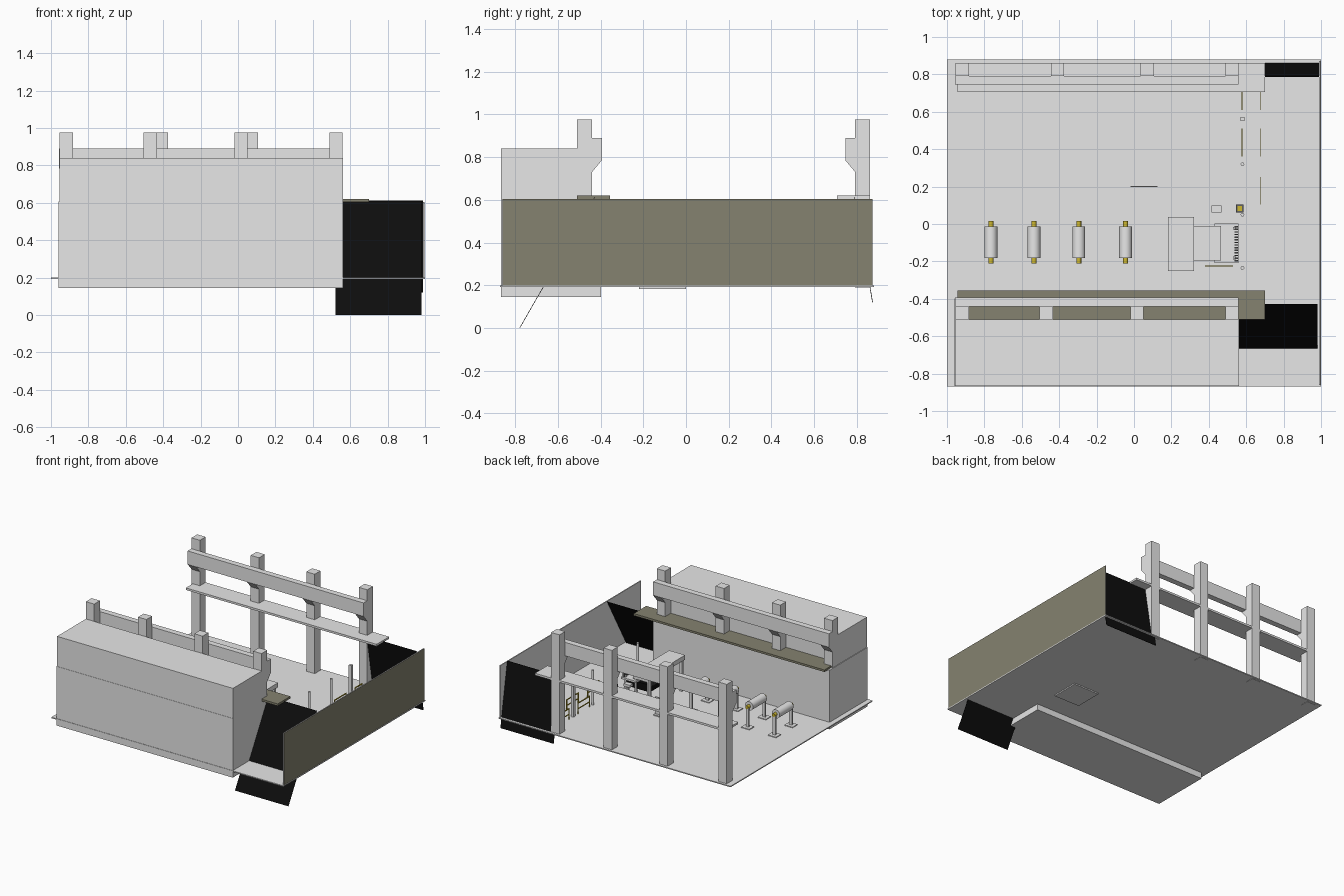
import bpy, bmesh, math
from mathutils import Matrix

cube = bpy.data.objects.get("Cube")
if cube:
    bpy.data.objects.remove(cube, do_unlink=True)


def material(name, rgb):
    m = bpy.data.materials.new(name)
    m.use_nodes = True
    col = (*rgb, 1.0)
    m.diffuse_color = col
    m.node_tree.nodes["Principled BSDF"].inputs["Base Color"].default_value = col
    return m


GREY = material("light grey", (0.8, 0.8, 0.8))
OLIVE = material("olive", (0.235, 0.225, 0.16))
BLACK = material("black", (0.004, 0.004, 0.004))
YELLOW = material("yellow", (0.62, 0.48, 0.03))
DARK = material("dark grey", (0.12, 0.12, 0.12))


def finish(name, bm, mat):
    me = bpy.data.meshes.new(name)
    bmesh.ops.recalc_face_normals(bm, faces=bm.faces)
    bm.to_mesh(me)
    bm.free()
    ob = bpy.data.objects.new(name, me)
    bpy.context.collection.objects.link(ob)
    me.materials.append(mat)
    return ob


def boxes(name, mat, *specs):
    """One object made of boxes (x0, x1, y0, y1, z0, z1)."""
    bm = bmesh.new()
    for x0, x1, y0, y1, z0, z1 in specs:
        mtx = Matrix.Translation(((x0 + x1) / 2, (y0 + y1) / 2, (z0 + z1) / 2)) @ \
            Matrix.Diagonal((x1 - x0, y1 - y0, z1 - z0, 1))
        bmesh.ops.create_cube(bm, size=1, matrix=mtx)
    return finish(name, bm, mat)


def prism(name, mat, profile, spans):
    """Extrude a (y, z) profile along each x span."""
    bm = bmesh.new()
    for x0, x1 in spans:
        a = [bm.verts.new((x0, y, z)) for y, z in profile]
        b = [bm.verts.new((x1, y, z)) for y, z in profile]
        n = len(profile)
        bm.faces.new(a)
        bm.faces.new(b[::-1])
        for i in range(n):
            bm.faces.new((a[i], b[i], b[(i + 1) % n], a[(i + 1) % n]))
    return finish(name, bm, mat)


def cylinder(name, mat, centre, radius, length, axis="Z", sides=20):
    bm = bmesh.new()
    rot = {"Z": Matrix(), "Y": Matrix.Rotation(math.pi / 2, 4, "X"),
           "X": Matrix.Rotation(math.pi / 2, 4, "Y")}[axis]
    bmesh.ops.create_cone(bm, cap_ends=True, segments=sides, radius1=radius,
                          radius2=radius, depth=length,
                          matrix=Matrix.Translation(centre) @ rot)
    ob = finish(name, bm, mat)
    for p in ob.data.polygons:
        p.use_smooth = len(p.vertices) == 4
    return ob


# Floor and end wall, olive outside and grey inside
boxes("floor", GREY, (-1, 1, -0.87, 0.88, 0.192, 0.2))
wall = boxes("end_wall", GREY, (0.99, 0.998, -0.86, 0.872, 0.195, 0.605))
wall.data.materials.append(OLIVE)
for p in wall.data.polygons:
    if p.normal.x > 0.5:
        p.material_index = 1

# Enclosed housing along the front
boxes("housing_base", GREY, (-0.96, 0.562, -0.867, -0.397, 0.145, 0.606))
boxes("housing_top", GREY, (-0.955, 0.562, -0.865, -0.51, 0.606, 0.84))

# Post rows with shelf, beam and sloped brackets
W = 0.072
rows = [("front", (-0.955, -0.505, -0.02, 0.488), -0.51, 0.60, 1, OLIVE),
        ("back", (-0.955, -0.445, 0.035, 0.488), 0.862, 0.19, -1, GREY)]
for side, xs, y, zbase, s, shelf_mat in rows:
    inner = y + s * 0.07
    lip = inner + s * 0.046
    spans = [(x, x + W) for x in xs]
    boxes(side + "_posts", GREY,
          *[(a, b, min(y, inner), max(y, inner), zbase, 0.975) for a, b in spans])
    boxes(side + "_beam", GREY,
          (-0.957, 0.56, min(inner, lip), max(inner, lip), 0.785, 0.89))
    prism(side + "_brackets", GREY,
          [(inner, 0.785), (lip, 0.785), (inner, 0.73)], spans)
    edge = y + s * 0.155
    boxes(side + "_shelf", shelf_mat,
          (-0.945, 0.70, min(y, edge), max(y, edge), 0.604, 0.62))

# Sloped black curtains hanging at the open end
prism("front_curtain", BLACK,
      [(-0.78, 0), (-0.777, 0), (-0.427, 0.61), (-0.43, 0.61)], [(0.52, 0.98)])
prism("back_curtain", BLACK,
      [(0.875, 0.12), (0.872, 0.12), (0.787, 0.612), (0.79, 0.612)], [(0.53, 0.988)])

# Four rollers on stands
for i, x in enumerate((-0.765, -0.535, -0.295, -0.045)):
    n = str(i + 1)
    cylinder("roller_" + n, GREY, (x, -0.098, 0.36), 0.034, 0.17, "Y", 24)
    cylinder("roller_axle_" + n, YELLOW, (x, -0.098, 0.36), 0.013, 0.228, "Y", 16)
    parts = []
    for y in (-0.2, 0.004):
        parts.append((x - 0.012, x + 0.012, y - 0.006, y + 0.006, 0.2, 0.36))
        parts.append((x - 0.035, x + 0.035, y - 0.03, y + 0.03, 0.2, 0.206))
    boxes("roller_stand_" + n, GREY, *parts)

# Conveyor: raised table, body, rollers and toothed edges
boxes("table", GREY, (0.182, 0.32, -0.25, 0.038, 0.44, 0.475),
      *[(x, x + 0.02, y, y + 0.02, 0.2, 0.44)
        for x in (0.19, 0.29) for y in (-0.24, 0.008)])
boxes("conveyor_top", GREY, (0.31, 0.465, -0.195, -0.01, 0.31, 0.33),
      (0.43, 0.56, -0.208, 0.002, 0.285, 0.30))
boxes("conveyor_body", BLACK, (0.33, 0.54, -0.18, -0.025, 0.23, 0.285))
boxes("conveyor_foot", GREY, (0.33, 0.55, -0.22, 0.0, 0.183, 0.192))
boxes("conveyor_legs", GREY,
      *[(x, x + 0.015, y, y + 0.015, 0.2, 0.31)
        for x in (0.33, 0.44, 0.53) for y in (-0.19, -0.03)])
boxes("conveyor_teeth", DARK,
      *[(x, x + 0.018, -0.2 + k * 0.014, -0.193 + k * 0.014, 0.29, 0.335)
        for x in (0.3, 0.537) for k in range(14)])
boxes("conveyor_guard", YELLOW, (0.38, 0.53, -0.228, -0.222, 0.25, 0.262),
      (0.38, 0.388, -0.228, -0.222, 0.2, 0.25),
      (0.522, 0.53, -0.228, -0.222, 0.2, 0.25))

# Slim poles beside the walkway
for i, y in enumerate((0.32, 0.05, -0.235)):
    cylinder("pole_%d" % (i + 1), GREY, (0.58, y, 0.335), 0.01, 0.27, sides=12)
boxes("square_pole", GREY, (0.57, 0.592, 0.55, 0.572, 0.2, 0.485))

# Yellow guard rails
T = 0.005
rails = [(0.675, 0.61, 0.705), (0.675, 0.36, 0.51), (0.675, 0.105, 0.25),
         (0.578, 0.61, 0.705), (0.578, 0.36, 0.51)]
for i, (x, a, b) in enumerate(rails):
    boxes("guard_rail_%d" % (i + 1), YELLOW,
          (x - T / 2, x + T / 2, a, b, 0.278, 0.286),
          (x - T / 2, x + T / 2, a, b, 0.235, 0.242),
          (x - T / 2, x + T / 2, a, a + 0.008, 0.2, 0.28),
          (x - T / 2, x + T / 2, b - 0.008, b, 0.2, 0.28))

# Control stands and rear sign
boxes("control_stand", GREY, (0.415, 0.468, 0.062, 0.1, 0.29, 0.31),
      (0.435, 0.447, 0.075, 0.087, 0.2, 0.29))
boxes("control_box", DARK, (0.545, 0.585, 0.062, 0.105, 0.2, 0.27))
boxes("control_box_lid", YELLOW, (0.553, 0.577, 0.07, 0.097, 0.27, 0.276))
boxes("panel_stand", GREY, (-0.018, 0.125, 0.178, 0.222, 0.2, 0.208),
      (-0.018, 0.125, 0.197, 0.204, 0.2, 0.34))
